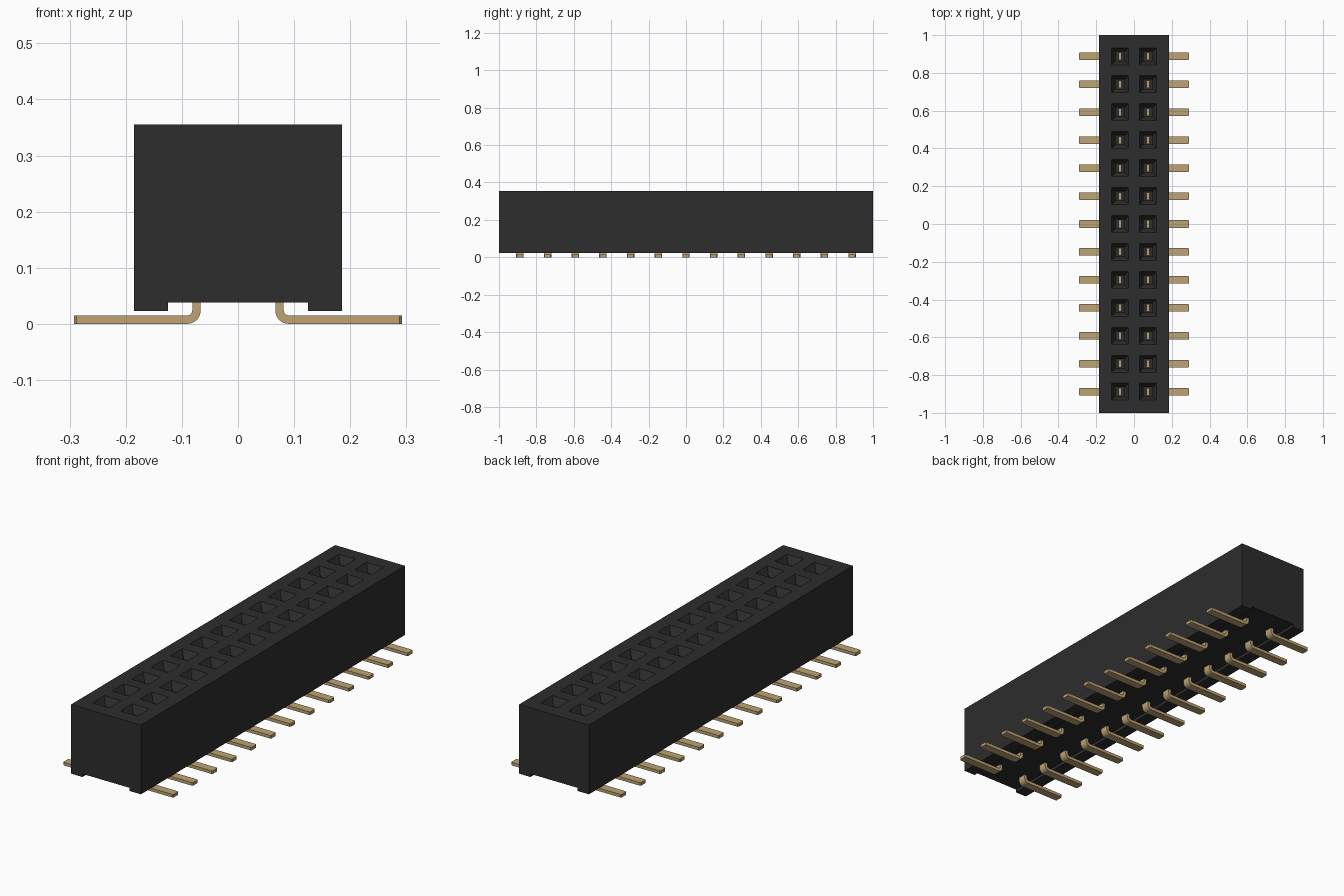
import bpy, bmesh, math
from mathutils import Vector

cube = bpy.data.objects.get("Cube")
if cube:
    bpy.data.objects.remove(cube, do_unlink=True)

ROWS, PITCH, PIN_X = 13, 0.148, 0.074
ROW_Y = [(i - (ROWS - 1) / 2) * PITCH for i in range(ROWS)]
TOP, FLOOR = 0.355, 0.08


def material(name, color, roughness):
    mat = bpy.data.materials.new(name)
    mat.use_nodes = True
    mat.diffuse_color = (*color, 1)
    bsdf = mat.node_tree.nodes["Principled BSDF"]
    bsdf.inputs["Base Color"].default_value = (*color, 1)
    bsdf.inputs["Roughness"].default_value = roughness
    return mat


def make_object(name, bm, mat=None):
    bmesh.ops.recalc_face_normals(bm, faces=bm.faces)
    mesh = bpy.data.meshes.new(name)
    bm.to_mesh(mesh)
    bm.free()
    obj = bpy.data.objects.new(name, mesh)
    bpy.context.collection.objects.link(obj)
    if mat:
        mesh.materials.append(mat)
    return obj


def extrude_profile(points, half_width):
    """Prism along y from an x-z outline."""
    bm = bmesh.new()
    face = bm.faces.new([bm.verts.new((x, -half_width, z)) for x, z in points])
    out = bmesh.ops.extrude_face_region(bm, geom=[face])
    verts = [v for v in out["geom"] if isinstance(v, bmesh.types.BMVert)]
    bmesh.ops.translate(bm, vec=(0, 2 * half_width, 0), verts=verts)
    return bm


black = material("black plastic", (0.026, 0.026, 0.026), 0.6)
gold = material("gold contact", (0.51, 0.37, 0.175), 0.4)

# Housing with a shallow channel along the underside
half = [(0.185, TOP), (0.185, 0.023), (0.125, 0.023), (0.125, 0.038)]
outline = half + [(-x, z) for x, z in reversed(half)]
housing = make_object("housing", extrude_profile(outline, 1.0), black)

# Sockets: a square funnel mouth leading into a straight blind hole
bm = bmesh.new()
levels = [(0.045, TOP + 0.01), (0.045, TOP), (0.024, TOP - 0.035), (0.024, FLOOR)]
for y in ROW_Y:
    for x in (-PIN_X, PIN_X):
        rings = [[bm.verts.new((x + sx * r, y + sy * r, z))
                  for sx, sy in ((-1, -1), (1, -1), (1, 1), (-1, 1))]
                 for r, z in levels]
        bm.faces.new(rings[0])
        bm.faces.new(rings[-1])
        for a, b in zip(rings, rings[1:]):
            for k in range(4):
                n = (k + 1) % 4
                bm.faces.new((a[k], a[n], b[n], b[k]))
cutter = make_object("socket_cutter", bm)
cutter.hide_render = True
cut = housing.modifiers.new("sockets", "BOOLEAN")
cut.object = cutter
cut.solver = "EXACT"
bpy.context.view_layer.objects.active = housing
bpy.ops.object.modifier_apply(modifier=cut.name)
bpy.data.objects.remove(cutter, do_unlink=True)

# Contact: upright blade, rounded bend and flat solder foot
THICK, RADIUS, TIP, BLADE_TOP = 0.015, 0.024, 0.292, 0.25
INNER = PIN_X - THICK / 2
center = Vector((INNER + RADIUS, RADIUS))


def arc(radius, steps=6):
    angles = [math.pi + math.pi / 2 * i / steps for i in range(steps + 1)]
    return [(center.x + radius * math.cos(a), center.y + radius * math.sin(a))
            for a in angles]


contact = ([(INNER, BLADE_TOP)] + arc(RADIUS) + [(TIP, 0), (TIP, THICK)]
           + arc(RADIUS - THICK)[::-1] + [(INNER + THICK, BLADE_TOP)])
bm = extrude_profile(contact, 0.02)
tip_edges = [e for e in bm.edges
             if all(abs(v.co.x - TIP) < 1e-4 for v in e.verts)
             and abs(e.verts[0].co.y - e.verts[1].co.y) < 1e-4]
bmesh.ops.bevel(bm, geom=tip_edges, offset=0.004, segments=1, affect="EDGES")
first = make_object("contact", bm, gold)
bpy.context.view_layer.objects.active = first
first.select_set(True)
bpy.ops.object.shade_smooth_by_angle(angle=math.radians(30))

# One contact for every socket, turned around for the right side
for side, turn in (("left", 0), ("right", math.pi)):
    for i, y in enumerate(ROW_Y):
        pin = bpy.data.objects.new(f"{side}_contact_{i + 1}", first.data)
        pin.location.y = y
        pin.rotation_euler.z = turn
        bpy.context.collection.objects.link(pin)
bpy.data.objects.remove(first, do_unlink=True)
